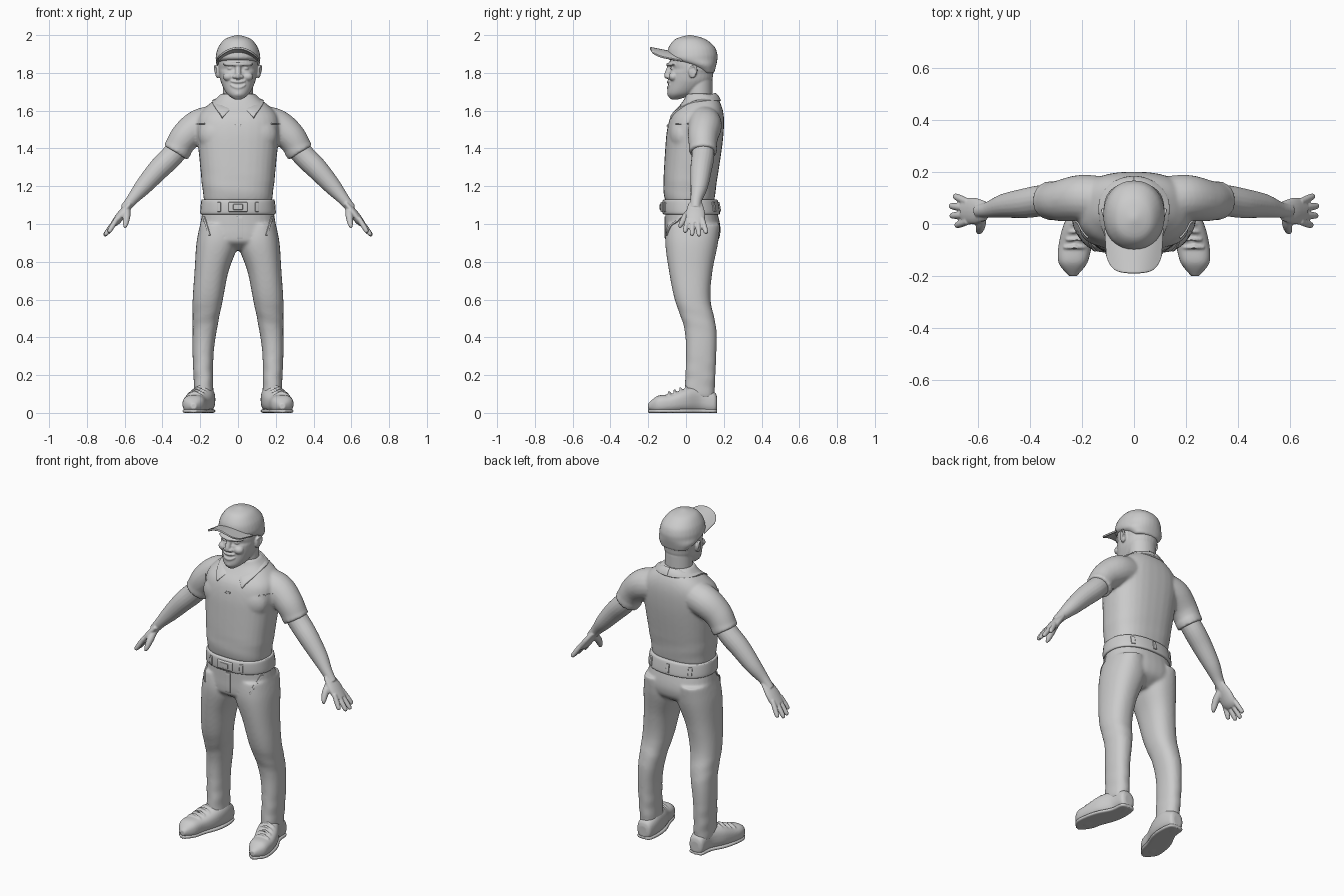
import bpy, bmesh, math
from mathutils import Vector, Matrix

if "Cube" in bpy.data.objects:
    bpy.data.objects.remove(bpy.data.objects["Cube"])

GREY = (0.6, 0.6, 0.6, 1)
mat = bpy.data.materials.new("plain grey")
mat.use_nodes = True
mat.diffuse_color = GREY
mat.node_tree.nodes["Principled BSDF"].inputs["Base Color"].default_value = GREY


def spline(rows, steps=6):
    """Catmull-Rom resampling of equal-length tuples."""
    out = []
    last = len(rows) - 1
    for i in range(last):
        quad = [rows[max(i - 1, 0)], rows[i], rows[i + 1], rows[min(i + 2, last)]]
        for k in range(steps):
            t = k / steps
            out.append([b + t * ((c - a) + t * (2 * a - 5 * b + 4 * c - d + t * (3 * b - a - 3 * c + d))) / 2
                        for a, b, c, d in zip(*quad)])
    return out + [list(rows[-1])]


def oval(power, sides=32):
    """Unit superellipse points with their angle."""
    for k in range(sides):
        angle = math.tau * k / sides
        c, s = math.cos(angle), math.sin(angle)
        yield math.copysign(abs(c) ** (2 / power), c), math.copysign(abs(s) ** (2 / power), s), angle


def loft(bm, rings):
    """Skin a list of point rings and close both ends."""
    loops = [[bm.verts.new(point) for point in ring] for ring in rings]
    count = len(loops[0])
    for low, high in zip(loops, loops[1:]):
        for k in range(count):
            after = (k + 1) % count
            bm.faces.new((low[k], low[after], high[after], high[k]))
    bm.faces.new(loops[0])
    bm.faces.new(loops[-1])


def stack(bm, rows, power=2.3, side=1, along_y=False, wrinkle=None):
    """Loft of parallel rings given as (height, x0, x1, v0, v1)."""
    rings = []
    for height, x0, x1, v0, v1 in spline(rows):
        ring = []
        for c, s, angle in oval(power):
            grow = 1 + (wrinkle(height, angle) if wrinkle else 0)
            x = side * (x0 + x1 + grow * c * (x1 - x0)) / 2
            v = (v0 + v1 + grow * s * (v1 - v0)) / 2
            ring.append((x, height, v) if along_y else (x, v, height))
        rings.append(ring)
    loft(bm, rings)


def even(rows):
    """Rows (height, half width, front, back) made symmetric."""
    return [(z, -w, w, front, back) for z, w, front, back in rows]


def tube(bm, rows, side=1, wide=1):
    """Round or flattened tube along points (x, y, z, radius)."""
    points = spline(rows)
    rings = []
    for i, (x, y, z, radius) in enumerate(points):
        ahead, behind = points[min(i + 1, len(points) - 1)], points[max(i - 1, 0)]
        along = (Vector(ahead[:3]) - Vector(behind[:3])).normalized()
        across = Vector((0, 1, 0)).cross(along).normalized()
        depth = along.cross(across) * wide
        rings.append([Vector((side, 1, 1)) * (Vector((x, y, z)) + radius * (across * c + depth * s))
                      for c, s, _ in oval(2, 20)])
    loft(bm, rings)


def ball(bm, place, size):
    matrix = Matrix.Translation(place) @ Matrix.Diagonal((*size, 1))
    bmesh.ops.create_uvsphere(bm, u_segments=20, v_segments=14, radius=1, matrix=matrix)


def finish(bm, name, voxel=0, soften=4, mirror=False, thick=0):
    """Turn the bmesh into an object with its modifiers."""
    bmesh.ops.recalc_face_normals(bm, faces=bm.faces)
    mesh = bpy.data.meshes.new(name)
    bm.to_mesh(mesh)
    bm.free()
    mesh.materials.append(mat)
    mesh.shade_smooth()
    ob = bpy.data.objects.new(name, mesh)
    bpy.context.collection.objects.link(ob)
    if voxel:
        fuse = ob.modifiers.new("fuse", "REMESH")
        fuse.mode, fuse.voxel_size, fuse.use_smooth_shade = "VOXEL", voxel, True
        relax = ob.modifiers.new("soften", "SMOOTH")
        relax.factor, relax.iterations = 0.5, soften
    if thick:
        solid = ob.modifiers.new("thickness", "SOLIDIFY")
        solid.thickness, solid.offset = thick, 0
        bevel = ob.modifiers.new("round", "BEVEL")
        bevel.width, bevel.segments = thick / 4, 2
    if mirror:
        ob.modifiers.new("mirror", "MIRROR")
    return ob


def plate(name, target, x, z, width, height, start=-0.5, slant=0, mirror=False, thick=0.012):
    """Thin patch laid onto the surface of another part."""
    bm = bmesh.new()
    bmesh.ops.create_grid(bm, x_segments=8, y_segments=8, size=0.5)
    for v in bm.verts:
        v.co = (x + v.co.x * width + slant * v.co.y, start, z + v.co.y * height)
    ob = finish(bm, name, thick=thick, mirror=mirror)
    lay = ob.modifiers.new("lay on", "SHRINKWRAP")
    lay.target, lay.wrap_method, lay.use_project_y = target, "PROJECT", True
    lay.use_negative_direction = True
    ob.modifiers.move(len(ob.modifiers) - 1, 0)


def blouse(z, angle):
    """Soft gathers of the shirt above the belt."""
    return .008 * math.sin(z * 55 + 3 * math.cos(angle)) * max(0, 1 - abs(z - 1.2) / .1)


def folds(z, angle):
    """Trouser folds near the ankle and knee."""
    ankle = max(0, 1 - abs(z - .17) / .15)
    knee = max(0, 1 - abs(z - .5) / .1)
    return (.03 * ankle + .015 * knee) * math.sin(z * 70 + 2 * angle)


# Polo shirt: trunk, sleeves and raised sleeve hems
bm = bmesh.new()
stack(bm, even([(1.12, .18, -.11, .15), (1.2, .19, -.12, .16), (1.4, .21, -.11, .19), (1.5, .22, -.1, .2),
                (1.57, .21, -.08, .2), (1.62, .17, -.04, .19), (1.66, .12, -.01, .17), (1.69, .09, 0, .14)]),
      2.5, wrinkle=blouse)
for side in (1, -1):
    tube(bm, [(.1, .09, 1.54, .09), (.2, .1, 1.52, .09), (.28, .09, 1.46, .08), (.33, .09, 1.38, .07)], side)
    tube(bm, [(.31, .09, 1.41, .075), (.33, .09, 1.38, .075)], side)
    ball(bm, (side * .1, -.02, 1.47), (.11, .07, .1))
shirt = finish(bm, "shirt", .008, 8)
plate("placket_end", shirt, 0, 1.52, .03, .01)
plate("chest_seam", shirt, .2, 1.53, .05, .006, mirror=True)

# Shirt collar, from the front point round to the nape
bm = bmesh.new()
strips = []
for k in range(21):
    turn = k / 20
    inner, outer = math.radians(12 + 168 * turn), math.radians(38 + 142 * turn)
    top = Vector((.09 * math.sin(inner), .06 - .09 * math.cos(inner), 1.65 - .04 * math.cos(inner)))
    reach = .18 if math.cos(outer) > 0 else .12
    edge = Vector((.136 * math.sin(outer), .06 - reach * math.cos(outer), 1.56 + .09 * min(1, turn * 2.8) ** .7))
    middle = top.lerp(edge, .5) + Vector((0, 0, .008))
    strips.append([bm.verts.new(point) for point in (top, middle, edge)])
for one, two in zip(strips, strips[1:]):
    for k in range(2):
        bm.faces.new((one[k], one[k + 1], two[k + 1], two[k]))
finish(bm, "collar", mirror=True, thick=.014)

# Trousers: hips and two legs
bm = bmesh.new()
stack(bm, even([(1.12, .18, -.11, .15), (1, .2, -.11, .18), (.94, .21, -.11, .18), (.9, .19, -.1, .16),
                (.86, .06, -.04, .1)]))
for side in (1, -1):
    stack(bm, [(1, .03, .2, -.1, .18), (.9, 0, .22, -.11, .17), (.75, .05, .23, -.09, .14),
               (.6, .08, .24, -.06, .13), (.45, .11, .24, -.01, .16), (.3, .13, .24, 0, .16),
               (.08, .13, .23, -.01, .15)], side=side, wrinkle=folds)
trousers = finish(bm, "trousers", .008, 8)
plate("fly", trousers, .01, .98, .03, .12, thick=.008)
plate("slash_pocket", trousers, .165, .99, .01, .1, slant=.03, mirror=True)

# Belt, buckle and loops
bm = bmesh.new()
stack(bm, even([(1.05, .19, -.11, .17), (1.06, .2, -.125, .18), (1.12, .195, -.125, .17), (1.13, .19, -.11, .16)]))
belt = finish(bm, "belt")
plate("buckle", belt, 0, 1.09, .1, .05, thick=.018)
plate("buckle_centre", belt, 0, 1.09, .05, .03, thick=.026)
plate("front_loop", belt, .1, 1.09, .02, .05, mirror=True)
plate("back_loop", belt, 0, 1.09, .02, .05, start=.5)
plate("rear_side_loop", belt, .13, 1.09, .02, .05, start=.5, mirror=True)

# Arms with flat palms, four fanned fingers and a thumb
bm = bmesh.new()
tube(bm, [(.28, .09, 1.44, .055), (.35, .09, 1.36, .06), (.42, .08, 1.29, .057), (.5, .07, 1.2, .046),
          (.56, .055, 1.13, .031), (.6, .05, 1.08, .026)])
tube(bm, [(.57, .05, 1.11, .016), (.61, .05, 1.06, .022), (.64, .05, 1.02, .022), (.66, .05, 1, .017)], wide=2.3)
for k in range(4):
    reach = math.sin(k * .95)
    base = Vector((.64, .01 + .025 * k, 1.03))
    tip = Vector((.685 + .025 * reach, .038 * k - .006, .955 - .02 * reach))
    tube(bm, [(*base, .013), (*base.lerp(tip, .5), .014), (*base.lerp(tip, .9), .012), (*tip, .006)])
tube(bm, [(.59, .04, 1.08, .02), (.59, 0, 1.04, .02), (.595, -.025, 1, .014), (.6, -.035, .98, .006)])
finish(bm, "arms", .0045, 3, mirror=True)

# Shoes: upper, tongue and laces, with a thin sole
foot = [(.165, .15, .2, .02, .08), (.15, .13, .22, 0, .11), (.08, .12, .23, 0, .14), (0, .13, .27, 0, .13),
        (-.08, .16, .29, 0, .1), (-.15, .18, .29, 0, .09), (-.2, .22, .25, .02, .05)]
bm = bmesh.new()
stack(bm, foot, 2.5, along_y=True)
stack(bm, [(.09, .13, .22, .06, .16), (-.03, .17, .25, .06, .12)], along_y=True)
for k in range(4):
    tube(bm, [(.2 + .01 * k + .04 * bend, -.03 * k, .14 - .01 * k - .02 * bend * bend, .006) for bend in (-1, 0, 1)])
finish(bm, "shoes", .005, 3, mirror=True)
bm = bmesh.new()
stack(bm, [(y, left, right, 0, .02) for y, left, right, _, _ in foot], 6, along_y=True)
finish(bm, "soles", .005, 2, mirror=True)


def face_ridge(bm, z, half, lift, radius):
    """Ridge that follows the curve of the face, for brow and lips."""
    tube(bm, [(half * t, 5 * (half * t) ** 2 - .096, z + lift * t * t, radius * (1 - t * t / 2))
              for t in (-1, -.5, 0, .5, 1)])


# Head: skull, neck, ears and facial features fused together
bm = bmesh.new()
stack(bm, even([(1.58, .08, 0, .14), (1.76, .08, 0, .14)]), 2)
stack(bm, even([(1.66, .02, -.08, -.04), (1.69, .06, -.098, .05), (1.75, .09, -.093, .13), (1.8, .1, -.09, .145),
                (1.82, .104, -.08, .15), (1.85, .104, -.087, .15), (1.91, .1, -.08, .14)]), 2.2)
ball(bm, (0, -.08, 1.69), (.03, .02, .02))
tube(bm, [(0, -.08, 1.84, .015), (0, -.1, 1.79, .015), (0, -.1, 1.77, .01)])
face_ridge(bm, 1.845, .08, 0, .009)
face_ridge(bm, 1.753, .04, .004, .007)
face_ridge(bm, 1.722, .04, .016, .007)
for side in (1, -1):
    ball(bm, (side * .017, -.095, 1.78), (.012, .014, .01))
    ball(bm, (side * .05, -.066, 1.78), (.03, .026, .024))
    ball(bm, (side * .04, -.068, 1.824), (.017, .014, .011))
    ball(bm, (side * .107, .035, 1.805), (.011, .022, .034))
    tube(bm, [(.11, .02, 1.825, .006), (.12, .045, 1.84, .006), (.12, .055, 1.81, .006), (.11, .035, 1.775, .006)], side)
finish(bm, "head", .0045, 4)

# Cap crown and curved brim
bm = bmesh.new()
stack(bm, even([(1.8, .08, .08, .15), (1.84, .112, 0, .16), (1.87, .118, -.09, .166), (1.9, .116, -.1, .166),
                (1.94, .102, -.09, .15), (1.98, .068, -.055, .1), (2, .01, .01, .03)]), 2.15)
finish(bm, "cap_crown", .007, 2)
bm = bmesh.new()
bmesh.ops.create_grid(bm, x_segments=24, y_segments=10, size=1)
for v in bm.verts:
    u, t = v.co.x, (1 - v.co.y) / 2
    root = -.09 + .075 * u * u
    tip = -.19 + .016 * u * u + .05 * abs(u) ** 6
    v.co = (.112 * u * (1 - .06 * t), root + (tip - root) * t, 1.912 - .05 * u * u + .02 * t)
finish(bm, "cap_brim", thick=.011)
